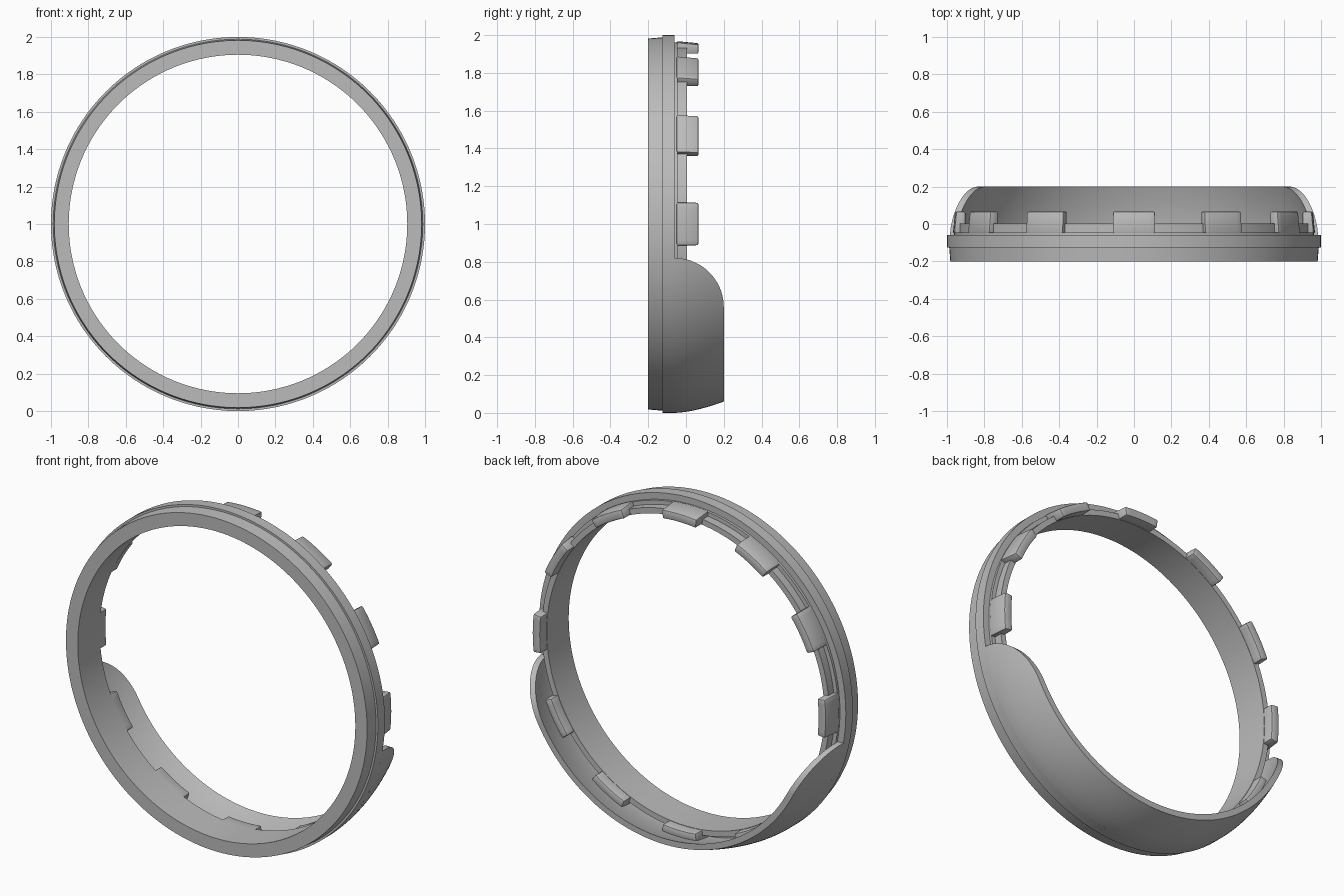
import bpy, bmesh, math

if "Cube" in bpy.data.objects:
    bpy.data.objects.remove(bpy.data.objects["Cube"], do_unlink=True)

grey = bpy.data.materials.new("plain grey")
grey.use_nodes = True
grey.diffuse_color = (0.5, 0.5, 0.5, 1)
grey.node_tree.nodes["Principled BSDF"].inputs["Base Color"].default_value = (0.5, 0.5, 0.5, 1)


def add_object(name, bm):
    bmesh.ops.recalc_face_normals(bm, faces=bm.faces)
    mesh = bpy.data.meshes.new(name)
    bm.to_mesh(mesh)
    bm.free()
    mesh.materials.append(grey)
    obj = bpy.data.objects.new(name, mesh)
    bpy.context.collection.objects.link(obj)
    return obj


def sweep(name, profile, start, end, steps):
    """Turn a closed (radius, y) profile about the ring axis, in degrees from the top."""
    bm = bmesh.new()
    full = end - start >= 360
    rows = []
    for i in range(steps if full else steps + 1):
        a = math.radians(start + (end - start) * i / steps)
        rows.append([bm.verts.new((r * math.sin(a), y, 1 + r * math.cos(a))) for r, y in profile])
    n = len(profile)
    for i in range(steps):
        p, q = rows[i], rows[(i + 1) % len(rows)]
        for j in range(n):
            k = (j + 1) % n
            bm.faces.new((p[j], p[k], q[k], q[j]))
    if not full:
        bm.faces.new(rows[0])
        bm.faces.new(rows[-1])
    return add_object(name, bm)


def finish(obj):
    bpy.ops.object.select_all(action="DESELECT")
    bpy.context.view_layer.objects.active = obj
    obj.select_set(True)
    for mod in list(obj.modifiers):
        bpy.ops.object.modifier_apply(modifier=mod.name)
    bpy.ops.object.shade_smooth_by_angle(angle=math.radians(30))


# Stepped ring with a narrower neck behind it
ring = sweep("ring", [(0.905, -0.2), (0.982, -0.2), (0.988, -0.125), (1, -0.125), (1, -0.06),
                      (0.962, -0.06), (0.962, -0.045), (0.938, -0.045), (0.938, 0.004),
                      (0.905, 0.004)], 0, 360, 160)
finish(ring)

# Clip tabs around the neck
for i in range(12):
    tab = sweep("clip_tab_%02d" % (i + 1),
                [(0.907, -0.05), (0.968, -0.05), (0.957, 0.066), (0.907, 0.066)],
                i * 30 - 6.8, i * 30 + 6.8, 8)
    bevel = tab.modifiers.new("bevel", "BEVEL")
    bevel.width = 0.008
    bevel.segments = 2
    bevel.limit_method = "ANGLE"
    finish(tab)

# Curved hood around the lower part
def hood_radius(t):
    return 1 - 0.06 * t ** 1.6

ts = [i / 10 for i in range(11)]
outer = [(hood_radius(t), -0.06 + 0.26 * t) for t in ts]
inner = [(r - 0.035, y) for r, y in reversed(outer)]
hood = sweep("hood", outer + inner, 95, 265, 110)

# Rounded side outline that trims the hood
outline = [(-0.3, -0.2), (0.3, -0.2), (0.3, 0.56)]
outline += [(-0.06 + 0.26 * math.cos(a), 0.56 + 0.26 * math.sin(a))
            for a in (math.pi / 2 * i / 20 for i in range(21))]
outline += [(-0.3, 0.82)]
bm = bmesh.new()
face = bm.faces.new([bm.verts.new((-1.2, y, z)) for y, z in outline])
side = bmesh.ops.extrude_face_region(bm, geom=[face])
bmesh.ops.translate(bm, vec=(2.4, 0, 0),
                    verts=[v for v in side["geom"] if isinstance(v, bmesh.types.BMVert)])
cutter = add_object("hood_cutter", bm)
cutter.hide_render = True
trim = hood.modifiers.new("trim", "BOOLEAN")
trim.operation = "INTERSECT"
trim.solver = "EXACT"
trim.object = cutter
finish(hood)
bpy.data.objects.remove(cutter, do_unlink=True)
